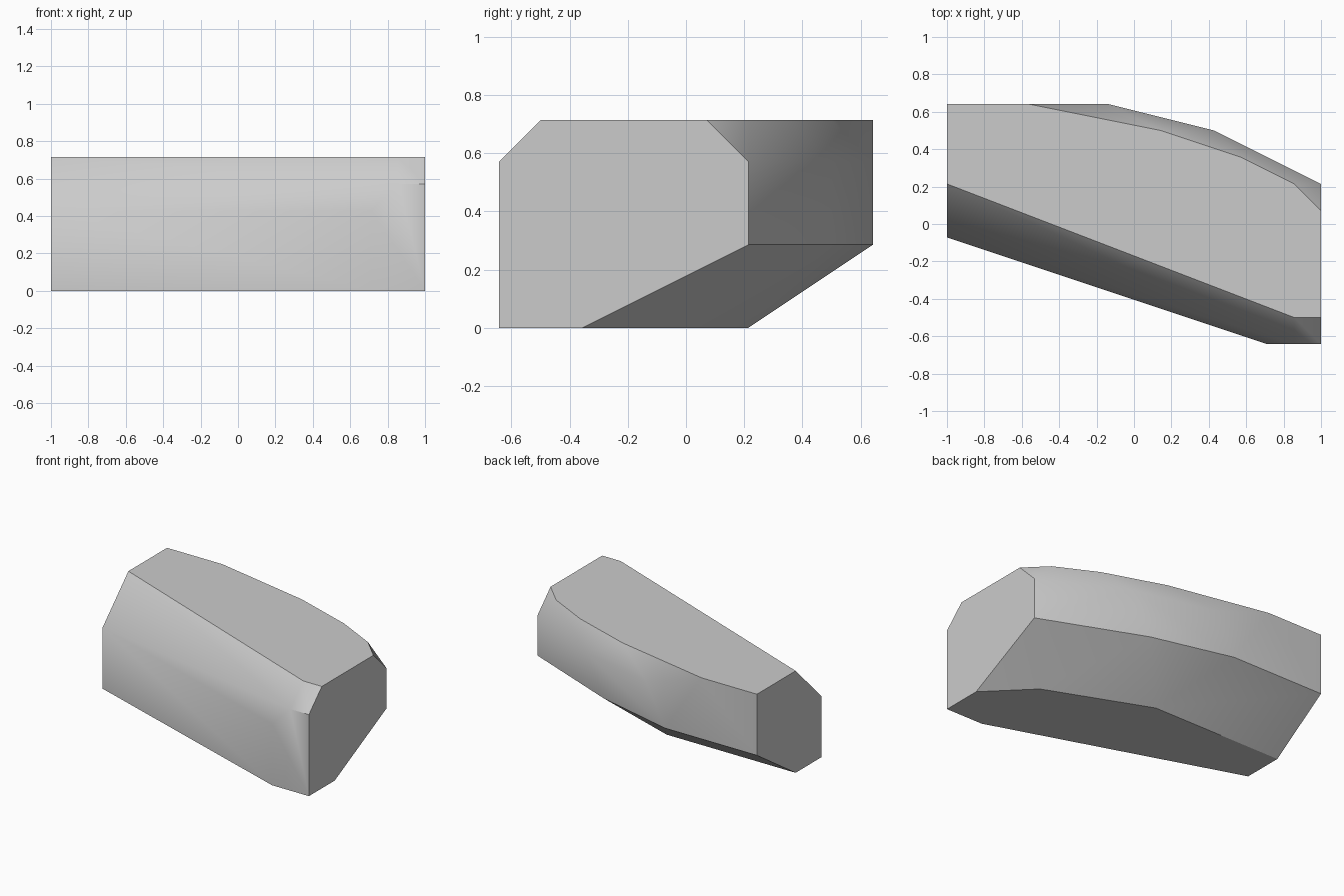
import bpy
import bmesh

cube = bpy.data.objects.get("Cube")
if cube:
    bpy.data.objects.remove(cube, do_unlink=True)

UNIT = 1 / 7  # the block sits on a regular grid of this size

# Outlines (x, y) of the block at each level, in grid units
levels = {
    0: [(-7, -.5), (5, -4.5), (7, -4.5), (7, -2.5), (5, -.5), (0, 1.5), (-7, 1.5)],
    2: [(7, 1.5), (2, 3.5), (-2, 4.5), (-7, 4.5)],
    3: [(-7, -.5), (5, -4.5)],
    4: [(6, -4.5), (7, -4.5), (7, 1.5), (3, 3.5), (-1, 4.5)],
    5: [(-7, 1.5), (6, -3.5), (7, -3.5), (7, .5), (6, 1.5), (4, 2.5),
        (1, 3.5), (-4, 4.5), (-7, 4.5)],
}

# Convex block wrapped around the outlines
bm = bmesh.new()
for z, outline in levels.items():
    for x, y in outline:
        bm.verts.new((x * UNIT, y * UNIT, z * UNIT))
bmesh.ops.convex_hull(bm, input=bm.verts[:])
bmesh.ops.dissolve_limit(bm, angle_limit=0.005, verts=bm.verts[:], edges=bm.edges[:])
bmesh.ops.recalc_face_normals(bm, faces=bm.faces[:])
bm.normal_update()


def is_cap(face):
    return abs(face.normal.z) > 0.99 or abs(face.normal.x) > 0.99


def on_plane(edge, axis, value):
    return all(abs(v.co[axis] - value * UNIT) < 0.001 for v in edge.verts)


# Rounded sides, with crisp rims, a back ledge and a front corner
for face in bm.faces:
    face.smooth = True
for edge in bm.edges:
    rim = any(is_cap(f) for f in edge.link_faces)
    ledge = on_plane(edge, 2, 2)
    corner = on_plane(edge, 2, 4) and on_plane(edge, 1, -4.5)
    edge.smooth = not (rim or ledge or corner)

mesh = bpy.data.meshes.new("stone_block")
bm.to_mesh(mesh)
bm.free()
block = bpy.data.objects.new("stone_block", mesh)
bpy.context.collection.objects.link(block)

# Plain grey stone
grey = (0.6, 0.6, 0.6, 1)
mat = bpy.data.materials.new("stone_grey")
mat.use_nodes = True
mat.diffuse_color = grey
mat.node_tree.nodes["Principled BSDF"].inputs["Base Color"].default_value = grey
mesh.materials.append(mat)
